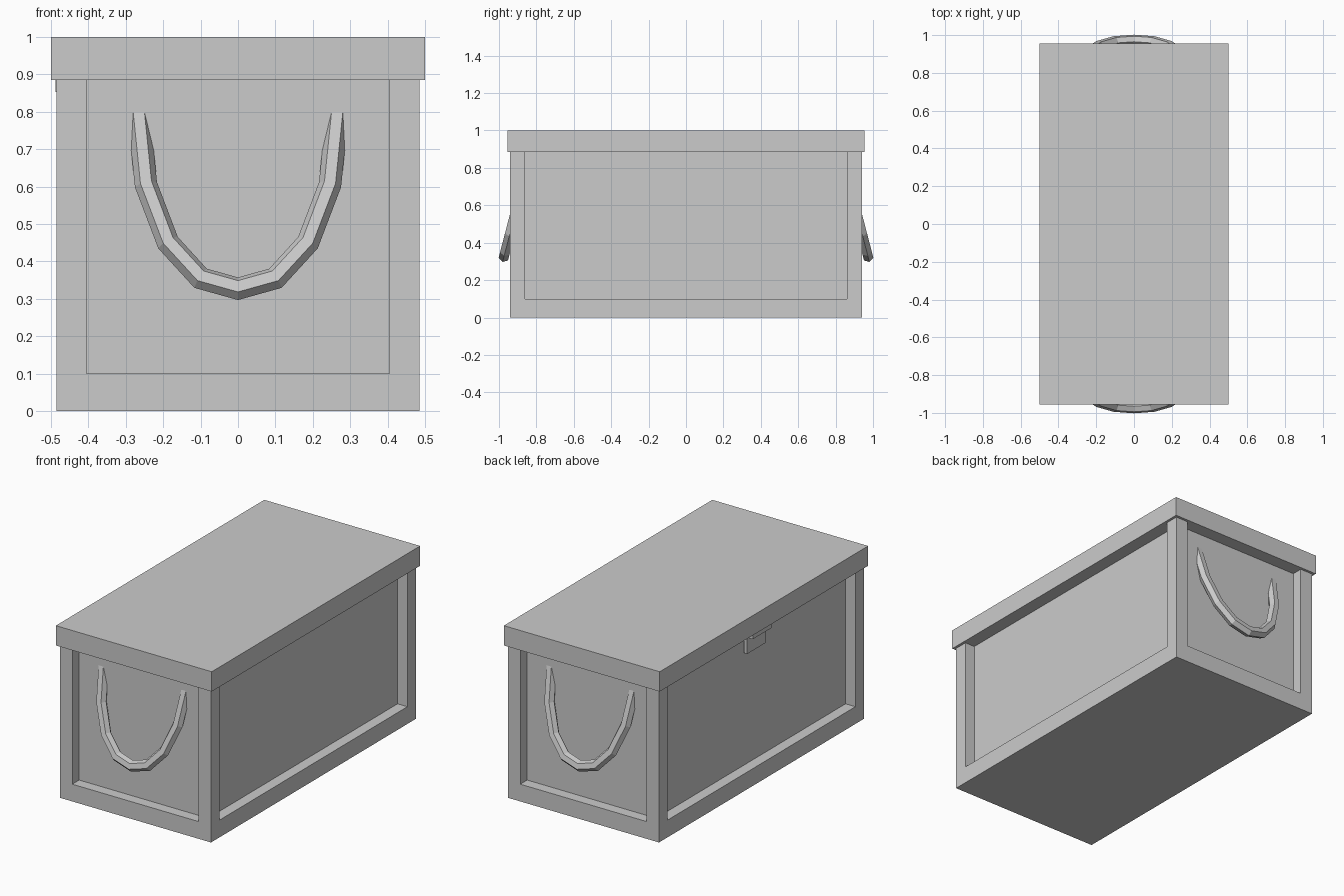
import bpy, bmesh
from math import cos, sin, pi
from mathutils import Vector, Matrix

if "Cube" in bpy.data.objects:
    bpy.data.objects.remove(bpy.data.objects["Cube"])


def add_box(bm, lo, hi):
    lo, hi = Vector(lo), Vector(hi)
    m = Matrix.Translation((lo + hi) / 2) @ Matrix.Diagonal((*(hi - lo), 1))
    bmesh.ops.create_cube(bm, size=1, matrix=m)


def finish(name, bm):
    bmesh.ops.recalc_face_normals(bm, faces=bm.faces)
    me = bpy.data.meshes.new(name)
    bm.to_mesh(me)
    bm.free()
    ob = bpy.data.objects.new(name, me)
    bpy.context.collection.objects.link(ob)
    return ob


def boxes(name, *pairs):
    bm = bmesh.new()
    for lo, hi in pairs:
        add_box(bm, lo, hi)
    return finish(name, bm)


# Chest body with a recessed panel on each side
X, Y, TOP, D = 0.485, 0.94, 0.885, 0.063
body = boxes("chest_body", ((-X, -Y, 0), (X, Y, TOP)))
px, py, pz = 0.405, 0.86, 0.1
cutter = boxes(
    "panel_cutter",
    ((-px, -Y - 0.1, pz), (px, -Y + D, 1.1)),
    ((-px, Y - D, pz), (px, Y + 0.1, 1.1)),
    ((-X - 0.1, -py, pz), (-X + D, py, 1.1)),
    ((X - D, -py, pz), (X + 0.1, py, 1.1)))
cutter.hide_render = True
mod = body.modifiers.new("panels", 'BOOLEAN')
mod.operation = 'DIFFERENCE'
mod.solver = 'EXACT'
mod.object = cutter
bpy.context.view_layer.objects.active = body
bpy.ops.object.modifier_apply(modifier=mod.name)
bpy.data.objects.remove(cutter)

# Lid
boxes("lid", ((-0.5, -0.955, TOP), (0.5, 0.955, 1.0)))

# Latch on the left side: plate in the recess and a hasp under the lid
boxes("latch_plate", ((-0.452, -0.085, 0.758), (-X + D - 0.01, 0.085, TOP)))
boxes("latch_hasp", ((-0.488, -0.085, 0.853), (-0.44, 0.085, TOP)))


# Rope handle: hexagonal tube along a U path lying in a tilted plane
def handle(name, side):
    half = [(0.27, 0.84), (0.246, 0.605), (0.187, 0.45), (0.1, 0.355)]
    pts = [(-x, z) for x, z in half] + [(0, 0.327)] + [(x, z) for x, z in half[::-1]]
    path = [Vector((x, -0.973 + 0.26 * (z - 0.327), z)) for x, z in pts]
    normal = Vector((0, -1, 0.26)).normalized()
    bm, rings, r = bmesh.new(), [], 0.03
    for i, p in enumerate(path):
        a = (p - path[i - 1]).normalized() if i else (path[1] - p).normalized()
        b = (path[i + 1] - p).normalized() if i < len(path) - 1 else a
        t = (a + b).normalized()
        across = t.cross(normal).normalized() / max(t.dot(a), 0.5)
        rings.append([bm.verts.new(p + r * (across * cos(k * pi / 3) + normal * sin(k * pi / 3)))
                      for k in range(6)])
    for ra, rb in zip(rings, rings[1:]):
        for k in range(6):
            j = (k + 1) % 6
            bm.faces.new((ra[k], ra[j], rb[j], rb[k]))
    bm.faces.new(rings[0])
    bm.faces.new(rings[-1])
    for v in bm.verts:
        v.co.y *= side
    return finish(name, bm)


handle("front_handle", 1)
handle("back_handle", -1)
